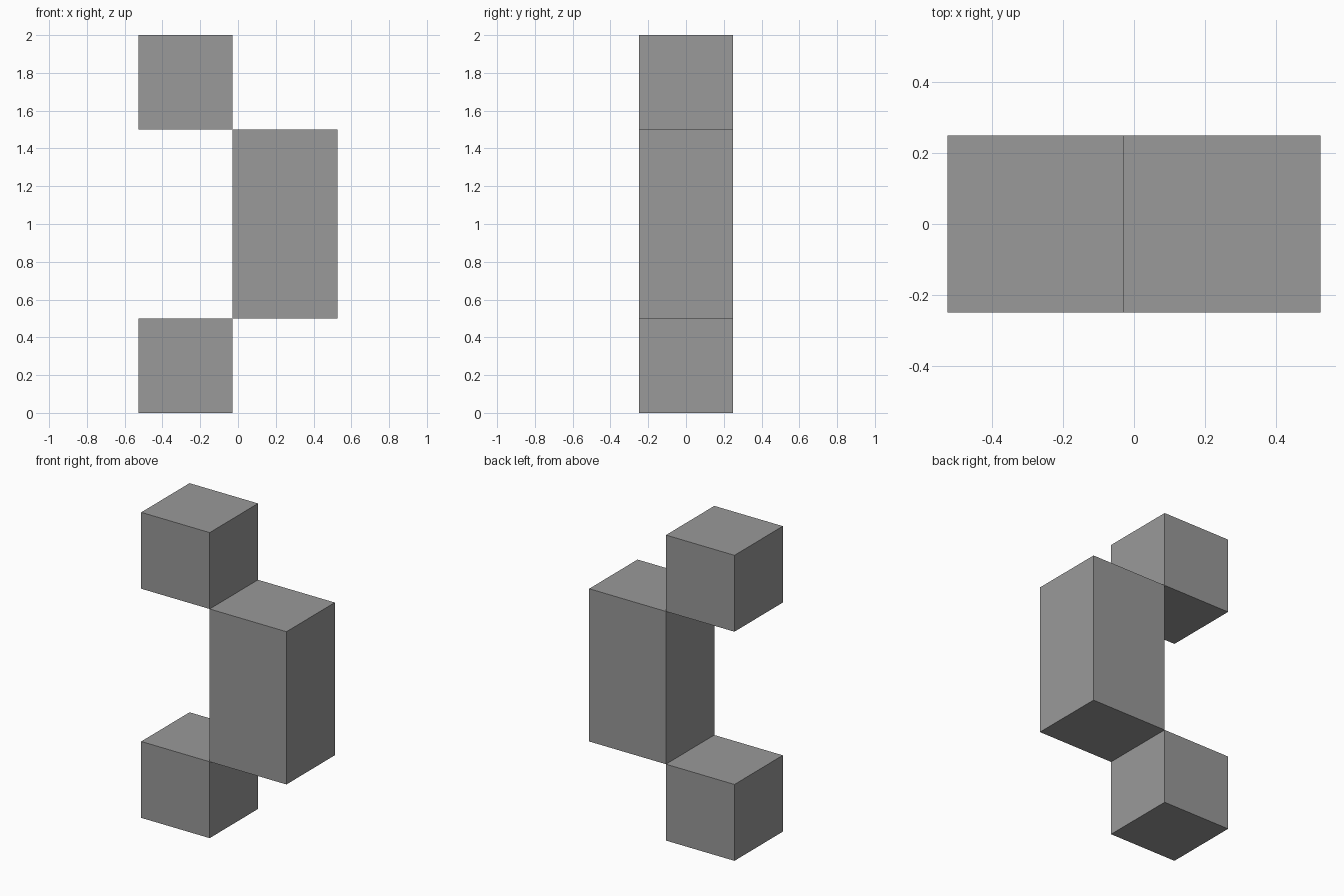
import bpy

if "Cube" in bpy.data.objects:
    bpy.data.objects.remove(bpy.data.objects["Cube"])

# Dark grey for all parts
grey = bpy.data.materials.new("dark_grey")
grey.diffuse_color = (0.32, 0.32, 0.32, 1)
grey.use_nodes = True
grey.node_tree.nodes["Principled BSDF"].inputs["Base Color"].default_value = grey.diffuse_color


def box(name, x0, x1, z0, z1, depth=0.5):
    bpy.ops.mesh.primitive_cube_add(size=1)
    ob = bpy.context.object
    ob.name = name
    ob.location = ((x0 + x1) / 2, 0, (z0 + z1) / 2)
    ob.scale = (x1 - x0, depth, z1 - z0)
    bpy.ops.object.transform_apply(location=True, rotation=False, scale=True)
    ob.data.materials.append(grey)
    return ob


LEFT, SEAM, RIGHT = -0.526, -0.03, 0.526

# Two end cubes on the left, at the bottom and the top
for name, z in (("lower_block", 0.0), ("upper_block", 1.5)):
    box(name, LEFT, SEAM, z, z + 0.5)

# Tall block on the right, touching the cubes along their edges
box("middle_block", SEAM, RIGHT, 0.5, 1.5)
